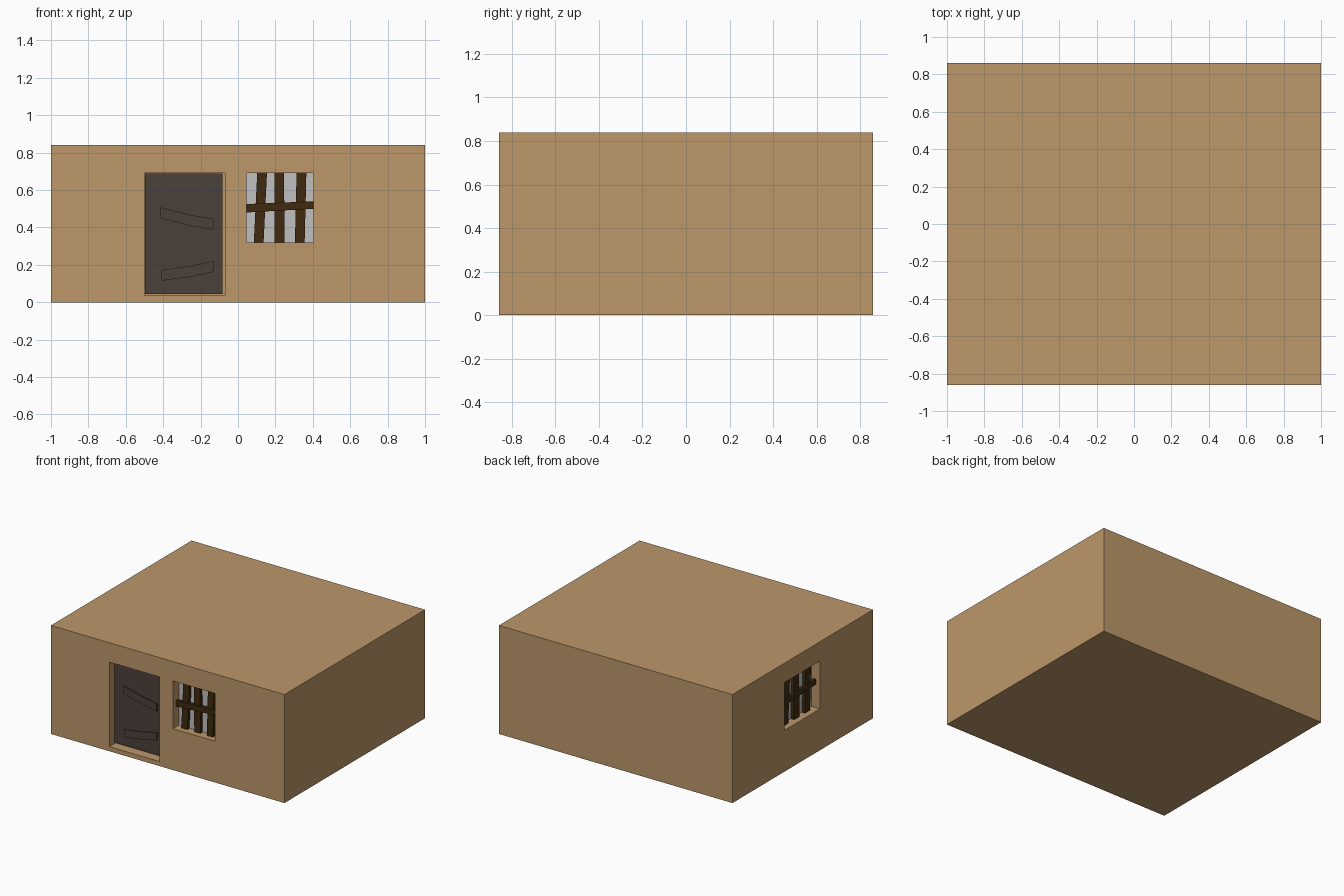
import bpy, bmesh, math
from mathutils import Matrix, Vector

if "Cube" in bpy.data.objects:
    bpy.data.objects.remove(bpy.data.objects["Cube"])


def material(name, rgb):
    lin = [((c / 255 + 0.055) / 1.055) ** 2.4 for c in rgb]
    m = bpy.data.materials.new(name)
    m.diffuse_color = (*lin, 1)
    m.use_nodes = True
    m.node_tree.nodes["Principled BSDF"].inputs["Base Color"].default_value = m.diffuse_color
    return m


TAN = material("tan_plaster", (188, 151, 105))
DOOR = material("dark_door_wood", (75, 65, 59))
BAR = material("brown_bar_wood", (64, 42, 16))
PANE = material("grey_pane", (192, 192, 192))

W, D, H = 1.0, 0.86, 0.84   # half width, half depth, height
RECESS = 0.08
# wall frames: local x along the wall, local -y pointing outwards, y = 0 on the wall
FRONT = Matrix.Translation((0, -D, 0))
LEFT = Matrix.Translation((-W, 0, 0)) @ Matrix.Rotation(-math.pi / 2, 4, 'Z')


def prism(name, outline, y0, y1, mat, frame=Matrix()):
    """Extrude an (x, z) outline from y0 to y1."""
    bm = bmesh.new()
    face = bm.faces.new([bm.verts.new((x, y0, z)) for x, z in outline])
    out = bmesh.ops.extrude_face_region(bm, geom=[face])["geom"]
    bmesh.ops.translate(bm, vec=(0, y1 - y0, 0),
                        verts=[v for v in out if isinstance(v, bmesh.types.BMVert)])
    bm.transform(frame)
    bmesh.ops.recalc_face_normals(bm, faces=bm.faces[:])
    me = bpy.data.meshes.new(name)
    bm.to_mesh(me)
    bm.free()
    me.materials.append(mat)
    ob = bpy.data.objects.new(name, me)
    bpy.context.collection.objects.link(ob)
    return ob


def rect(x0, x1, z0, z1):
    return [(x0, z0), (x1, z0), (x1, z1), (x0, z1)]


# house block
house = prism("house_walls", rect(-W, W, 0, H), -D, D, TAN)


def cut_recess(outline, frame):
    cutter = prism("cutter", outline, -0.1, RECESS, TAN, frame)
    cutter.hide_render = True
    mod = house.modifiers.new("recess", 'BOOLEAN')
    mod.operation = 'DIFFERENCE'
    mod.solver = 'EXACT'
    mod.object = cutter
    bpy.context.view_layer.objects.active = house
    bpy.ops.object.modifier_apply(modifier=mod.name)
    bpy.data.objects.remove(cutter)


def window(prefix, x0, x1, z0, z1, frame):
    """Recessed pane behind three crooked bars and a cross bar."""
    cut_recess(rect(x0, x1, z0, z1), frame)
    w = x1 - x0
    prism(prefix + "_pane", rect(x0, x1, z0, z1), RECESS - 0.005, RECESS, PANE, frame)
    for i, (bottom, top) in enumerate(((0.11, 0.16), (0.42, 0.415), (0.72, 0.745))):
        b, t, bw = x0 + bottom * w, x0 + top * w, 0.145 * w
        prism(f"{prefix}_bar_{i + 1}", [(b, z0), (b + bw, z0), (t + bw, z1), (t, z1)],
              0.045, 0.07, BAR, frame)
    zc = z0 + 0.16
    prism(prefix + "_cross_bar",
          [(x0, zc), (x1, zc + 0.02), (x1, zc + 0.06), (x0, zc + 0.045)],
          0.035, 0.06, BAR, frame)


window("front_window", 0.045, 0.405, 0.32, 0.69, FRONT)
window("left_window", -0.225, 0.213, 0.32, 0.69, LEFT)

# door standing in its recess
cut_recess(rect(-0.5, -0.07, 0.035, 0.69), FRONT)
prism("door", rect(-0.498, -0.083, 0.045, 0.688), 0.06, RECESS, DOOR, FRONT)

# two bent boards nailed on the door
for name, low in (("upper_board", [(-0.415, 0.45), (-0.25, 0.408), (-0.13, 0.388)]),
                  ("lower_board", [(-0.41, 0.115), (-0.26, 0.135), (-0.13, 0.163)])):
    high = [(x, z + 0.058) for x, z in reversed(low)]
    prism(name, low + high, 0.05, 0.062, DOOR, FRONT)
